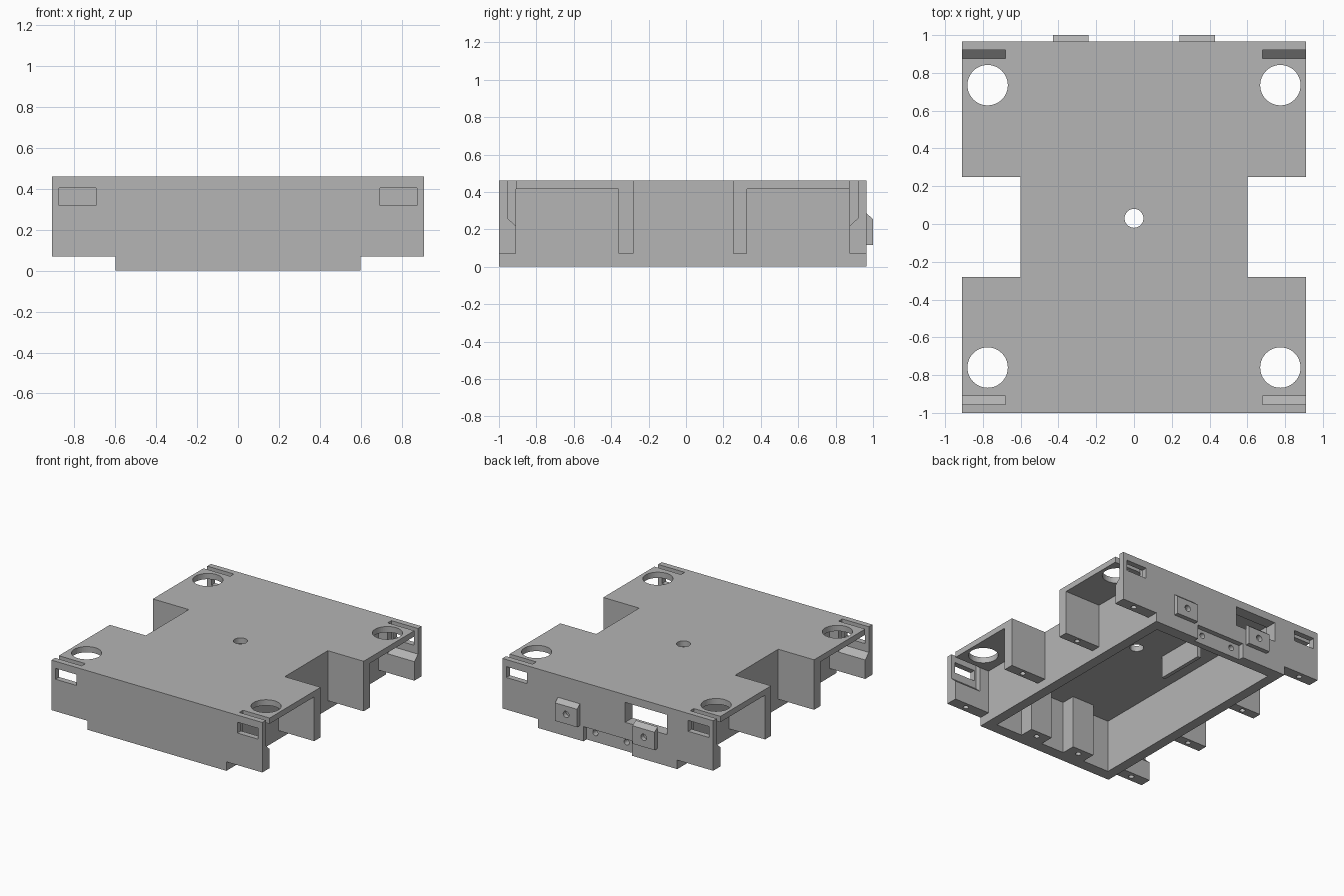
import bpy, bmesh
from mathutils import Vector

old = bpy.data.objects.get("Cube")
if old:
    bpy.data.objects.remove(old, do_unlink=True)

grey = bpy.data.materials.new("plain grey")
grey.use_nodes = True
grey.diffuse_color = (0.46, 0.46, 0.46, 1)
grey.node_tree.nodes["Principled BSDF"].inputs["Base Color"].default_value = grey.diffuse_color

ROOF, CEIL, SKIRT = 0.46, 0.415, 0.07
FRONT, BACK, WALL = -1.0, 0.965, 0.09
HALF, TUB, INNER = 0.91, 0.6, 0.52


def prism(name, pts, axis, a, b):
    """Extrude a flat outline along an axis from a to b."""
    bm = bmesh.new()
    verts = []
    for p in pts:
        co = list(p)
        co.insert("xyz".index(axis), a)
        verts.append(bm.verts.new(co))
    face = bm.faces.new(verts)
    new = bmesh.ops.extrude_face_region(bm, geom=[face])["geom"]
    shift = Vector([b - a if c == axis else 0 for c in "xyz"])
    bmesh.ops.translate(bm, vec=shift, verts=[g for g in new if isinstance(g, bmesh.types.BMVert)])
    bmesh.ops.recalc_face_normals(bm, faces=bm.faces)
    mesh = bpy.data.meshes.new(name)
    bm.to_mesh(mesh)
    bm.free()
    mesh.materials.append(grey)
    obj = bpy.data.objects.new(name, mesh)
    bpy.context.collection.objects.link(obj)
    return obj


def box(name, x, y, z):
    (x0, x1), (y0, y1) = sorted(x), sorted(y)
    return prism(name, [(x0, y0), (x1, y0), (x1, y1), (x0, y1)], "z", *z)


def round_cutter(centre, radius, axis, a, b, sides=20):
    rim = [Vector((radius, 0)) for _ in range(sides)]
    from math import tau, cos, sin
    rim = [(centre[0] + radius * cos(tau * i / sides),
            centre[1] + radius * sin(tau * i / sides)) for i in range(sides)]
    return prism("cutter", rim, axis, a, b)


def screw_hole(x, y, z):
    return round_cutter((x, y), 0.02, "z", z - 0.05, z + 0.15)


def cut(obj, cutters):
    """Subtract the cutters, bake the result and delete them."""
    for c in cutters:
        c.hide_render = True
        mod = obj.modifiers.new("cut", "BOOLEAN")
        mod.operation, mod.solver, mod.object = "DIFFERENCE", "EXACT", c
    deps = bpy.context.evaluated_depsgraph_get()
    baked = bpy.data.meshes.new_from_object(obj.evaluated_get(deps))
    obj.modifiers.clear()
    obj.data = baked
    for c in cutters:
        bpy.data.objects.remove(c, do_unlink=True)


# End walls with latch pockets, latch windows and screw holes
def end_wall(name, outer, inward, extra):
    inner = outer + inward * WALL
    half = [(HALF, ROOF), (HALF, SKIRT), (TUB, SKIRT), (TUB, 0)]
    outline = half + [(-x, z) for x, z in reversed(half)]
    wall = prism(name, outline, "y", outer, inner)
    mid, past = outer + inward * 0.045, inner + inward * 0.02
    pocket = [(mid, 0.6), (mid, 0.26), (past, 0.2), (past, 0.6)]
    cutters = list(extra)
    for s in (-1, 1):
        cutters.append(prism("cutter", pocket, "x", s * 0.68, s * 1.0))
        cutters.append(box("cutter", (s * 0.695, s * 0.875),
                           (outer - inward * 0.1, mid + inward * 0.02), (0.32, 0.405)))
        cutters.append(screw_hole(s * 0.775, mid, SKIRT))
    cut(wall, cutters)


end_wall("front_wall", FRONT, 1, [])
recess = box("cutter", (-0.21, 0.21), (BACK - 0.04, 1.1), (-0.1, 0.115))
port = box("cutter", (-0.51, -0.15), (0.8, 1.1), (0.245, 0.4))
pins = [round_cutter((x, 0.07), 0.022, "y", 0.8, 1.1) for x in (-0.135, 0.135)]
end_wall("back_wall", BACK, -1, [recess, port] + pins)

# Roof plate with waist notches, wheel openings and a centre hole
y0, y1 = FRONT + WALL, BACK - WALL
half = [(HALF, y0), (HALF, -0.28), (TUB, -0.28), (TUB, 0.25), (HALF, 0.25), (HALF, y1)]
roof = prism("roof_plate", half + [(-x, y) for x, y in reversed(half)], "z", CEIL, ROOF)
openings = [round_cutter((s * 0.775, y), 0.107, "z", 0.3, 0.6, 48)
            for s in (-1, 1) for y in (-0.76, 0.735)]
cut(roof, openings + [round_cutter((0, 0.03), 0.05, "z", 0.3, 0.6, 32)])

# Tub sides, wheel bay partitions, screw bosses and back clips
for s, side in ((-1, "right"), (1, "left")):
    box(side + "_tub_wall", (s * INNER, s * TUB), (y0, y1), (0, CEIL))
    for place, a, b in (("front", -0.36, -0.28), ("back", 0.25, 0.325)):
        part = box(f"{side}_{place}_partition", (s * TUB, s * HALF), (a, b), (SKIRT, CEIL))
        cut(part, [screw_hole(s * 0.775, (a + b) / 2, SKIRT)])
    boss = box(side + "_screw_boss", (s * 0.1, s * 0.29), (y0, y0 + 0.11), (0, CEIL))
    cut(boss, [screw_hole(s * 0.195, y0 + 0.055, 0)])
    shape = [(BACK, 0.115), (1.0, 0.115), (1.0, 0.255), (BACK, 0.285)]
    clip = prism(side + "_back_clip", shape, "x", s * 0.24, s * 0.43)
    cut(clip, [round_cutter((s * 0.335, 0.19), 0.025, "y", 0.9, 1.1)])

# Hanging rib under the roof
box("ceiling_rib", (-0.25, -0.22), (0.05, 0.45), (0.24, CEIL))
